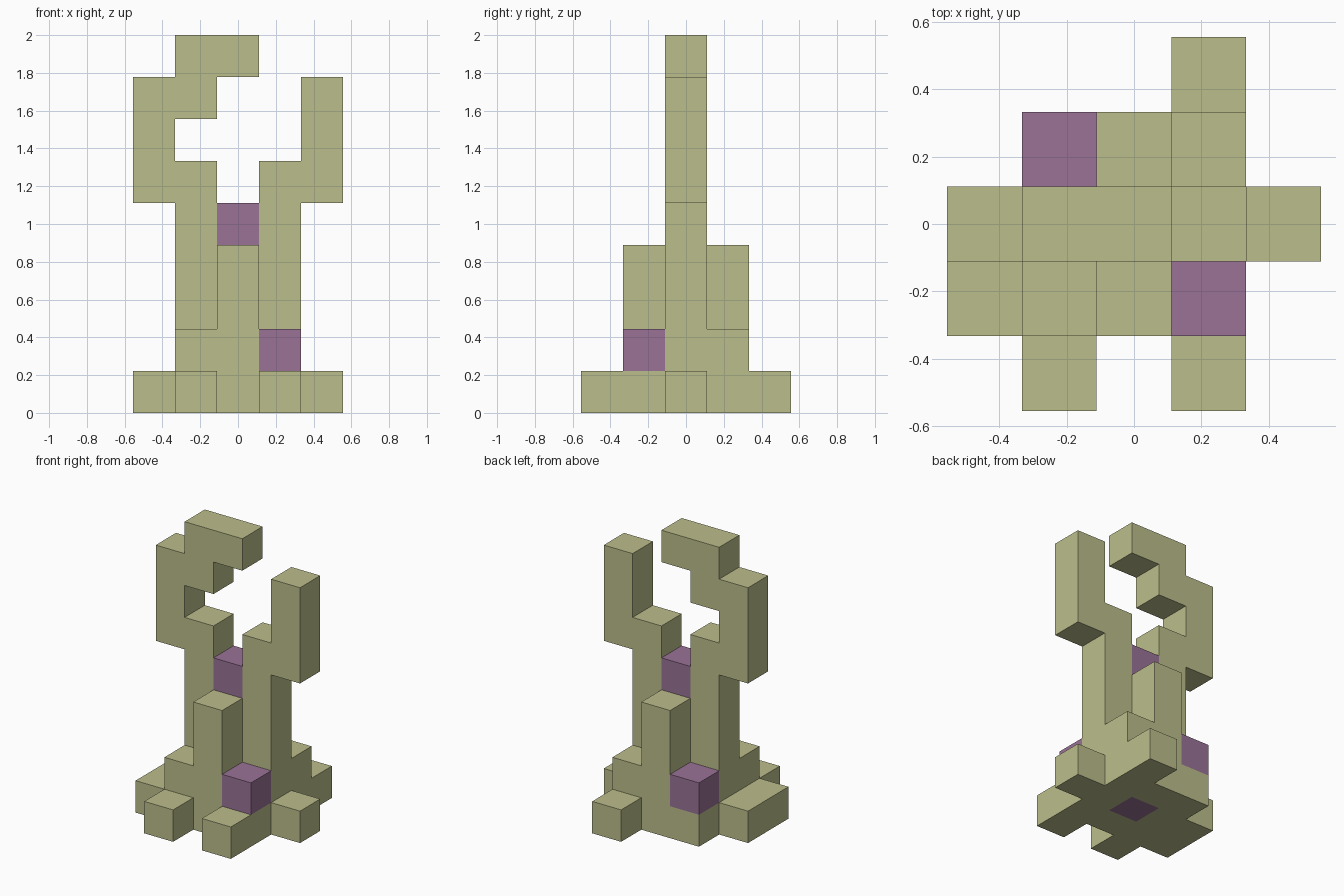
import bpy
import bmesh
import math
from mathutils import Vector

cube = bpy.data.objects.get("Cube")
if cube:
    bpy.data.objects.remove(cube, do_unlink=True)

U = 2 / 9  # block size


def make_material(name, rgb):
    mat = bpy.data.materials.new(name)
    mat.use_nodes = True
    colour = (*rgb, 1)
    mat.diffuse_color = colour
    mat.node_tree.nodes["Principled BSDF"].inputs["Base Color"].default_value = colour
    return mat


olive = make_material("pale olive", (0.50, 0.515, 0.26))
purple = make_material("dusty purple", (0.32, 0.17, 0.305))


def box(x, y, z):
    """Cells filling inclusive ranges; a plain number is a single layer."""
    span = lambda r: range(r[0], r[1] + 1) if isinstance(r, tuple) else (r,)
    return {(i, j, k) for i in span(x) for j in span(y) for k in span(z)}


# Each part is a set of blocks, centred on the middle column
core_bottom = box(0, 0, 0)
parts = {
    "core_bottom": (purple, core_bottom),
    "base_slab": (olive, box((-1, 1), (-1, 1), 0) - core_bottom),
    "base_right_foot": (olive, box(-2, (-1, 0), 0)),
    "base_left_foot": (olive, box(2, 0, 0)),
    "base_front_right_foot": (olive, box(-1, -2, 0)),
    "base_front_left_foot": (olive, box(1, -2, 0)),
    "base_back_foot": (olive, box(1, 2, 0)),
    "front_step": (olive, box(-1, -1, 1)),
    "back_step": (olive, box(1, 1, 1)),
    "front_gem": (purple, box(1, -1, 1)),
    "back_gem": (purple, box(-1, 1, 1)),
    "front_post": (olive, box(0, -1, (1, 3))),
    "back_post": (olive, box(0, 1, (1, 3))),
    "core": (olive, box(0, 0, (1, 3))),
    "core_top": (purple, box(0, 0, 4)),
    "right_trunk": (olive, box(-1, 0, (1, 5))),
    "left_trunk": (olive, box(1, 0, (1, 5))),
    "left_arm": (olive, box(2, 0, (5, 7))),
    "right_arm": (olive, box(-2, 0, (5, 7)) | box(-1, 0, 7)),
    "right_arm_hook": (olive, box((-1, 0), 0, 8)),
}
solid = set().union(*(cells for _, cells in parts.values()))
AXES = [(Vector(a), Vector(b), Vector(c)) for a, b, c in
        [((1, 0, 0), (0, 1, 0), (0, 0, 1)),
         ((0, 1, 0), (0, 0, 1), (1, 0, 0)),
         ((0, 0, 1), (1, 0, 0), (0, 1, 0))]]


def build_part(name, mat, cells):
    """Skin the blocks, leaving out faces that touch another block."""
    bm = bmesh.new()
    for cell in sorted(cells):
        centre = Vector(cell) + Vector((0, 0, 0.5))
        for normal, a, b in AXES:
            for side in (1, -1):
                n = normal * side
                if tuple(int(v) for v in Vector(cell) + n) in solid:
                    continue
                corners = [(1, 1), (-1, 1), (-1, -1), (1, -1)][::side]
                bm.faces.new([bm.verts.new((centre + (n + a * s + b * t) / 2) * U)
                              for s, t in corners])
    if not bm.faces:
        bm.free()
        return
    # Merge the blocks into flat panels
    bmesh.ops.remove_doubles(bm, verts=bm.verts, dist=U / 100)
    bmesh.ops.dissolve_limit(bm, angle_limit=math.radians(1),
                             verts=bm.verts, edges=bm.edges)
    mesh = bpy.data.meshes.new(name)
    bm.to_mesh(mesh)
    bm.free()
    mesh.materials.append(mat)
    bpy.context.collection.objects.link(bpy.data.objects.new(name, mesh))


for part_name, (material, part_cells) in parts.items():
    build_part(part_name, material, part_cells)
